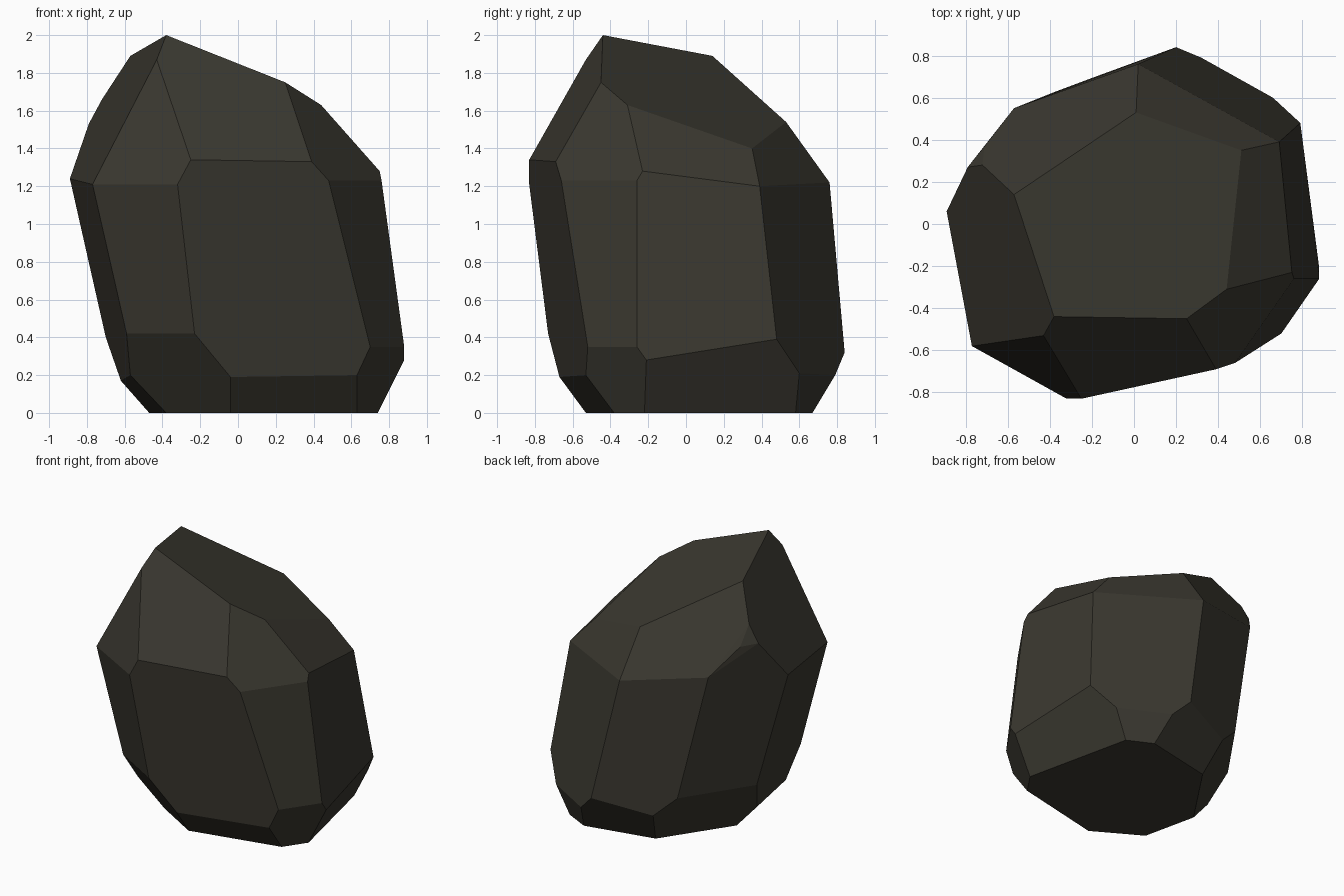
import bpy
import bmesh
import math
from mathutils import Vector

# Remove only the default cube
default_cube = bpy.data.objects.get("Cube")
if default_cube:
    bpy.data.objects.remove(default_cube, do_unlink=True)


def flat_material(name, rgb):
    """One plain colour for both the viewport and a render."""
    mat = bpy.data.materials.new(name)
    mat.use_nodes = True
    colour = (*rgb, 1.0)
    mat.diffuse_color = colour
    shader = mat.node_tree.nodes["Principled BSDF"]
    shader.inputs["Base Color"].default_value = colour
    shader.inputs["Roughness"].default_value = 0.9
    return mat


def faceted_stone(name, rings, material, merge_angle):
    """Wrap the corner rings in a convex skin and merge it into flat facets."""
    bm = bmesh.new()
    for ring in rings:
        for corner in ring:
            bm.verts.new(Vector(corner))

    skin = bmesh.ops.convex_hull(bm, input=bm.verts[:])
    spare = {item for key in ("geom_interior", "geom_unused")
             for item in skin[key] if isinstance(item, bmesh.types.BMVert)}
    bmesh.ops.delete(bm, geom=list(spare), context="VERTS")

    bmesh.ops.dissolve_limit(bm, angle_limit=math.radians(merge_angle),
                             verts=bm.verts[:], edges=bm.edges[:])
    bmesh.ops.recalc_face_normals(bm, faces=bm.faces[:])
    for face in bm.faces:
        face.smooth = False

    mesh = bpy.data.meshes.new(name)
    bm.to_mesh(mesh)
    bm.free()
    mesh.materials.append(material)
    stone = bpy.data.objects.new(name, mesh)
    bpy.context.collection.objects.link(stone)
    return stone


# Footprint resting on the ground, counter-clockwise from the front
footprint = [(-.04, -.53), (.63, -.38), (.74, -.22), (.56, .58),
             (.38, .67), (-.14, .56), (-.47, .07), (-.38, -.33)]
base = [(x, y, 0) for x, y in footprint]

# Lower shoulder, where the walls turn under toward the footprint
lower_shoulder = [
    (-.23, -.73, .42), (-.04, -.67, .19), (.63, -.53, .2), (.7, -.52, .35),
    (.88, -.26, .35), (.88, -.21, .28), (.79, .48, .39), (.66, .6, .21),
    (.32, .79, .2), (.2, .84, .32), (-.21, .69, .24), (-.37, .63, .39),
    (-.7, .16, .4), (-.62, .04, .17), (-.57, -.37, .2), (-.59, -.52, .42),
]

# Upper shoulder, where the walls lean in toward the crown
upper_shoulder = [
    (-.32, -.83, 1.21), (-.25, -.83, 1.34), (.39, -.69, 1.33),
    (.48, -.66, 1.23), (.76, -.26, 1.23), (.75, -.23, 1.28),
    (.69, .39, 1.2), (.02, .76, 1.22), (-.57, .55, 1.32),
    (-.71, .37, 1.52), (-.79, .27, 1.53), (-.89, .06, 1.24),
    (-.77, -.58, 1.21),
]

# Slanted crown with its chipped corners
crown = [
    (-.38, -.44, 2), (.25, -.45, 1.75), (.44, -.31, 1.63), (.51, .35, 1.4),
    (.01, .53, 1.54), (-.57, .14, 1.89), (-.72, .28, 1.66), (-.43, -.53, 1.87),
]

dark_stone = flat_material("dark_stone", (.042, .039, .029))
faceted_stone("rock", [base, lower_shoulder, upper_shoulder, crown],
              dark_stone, merge_angle=6)
